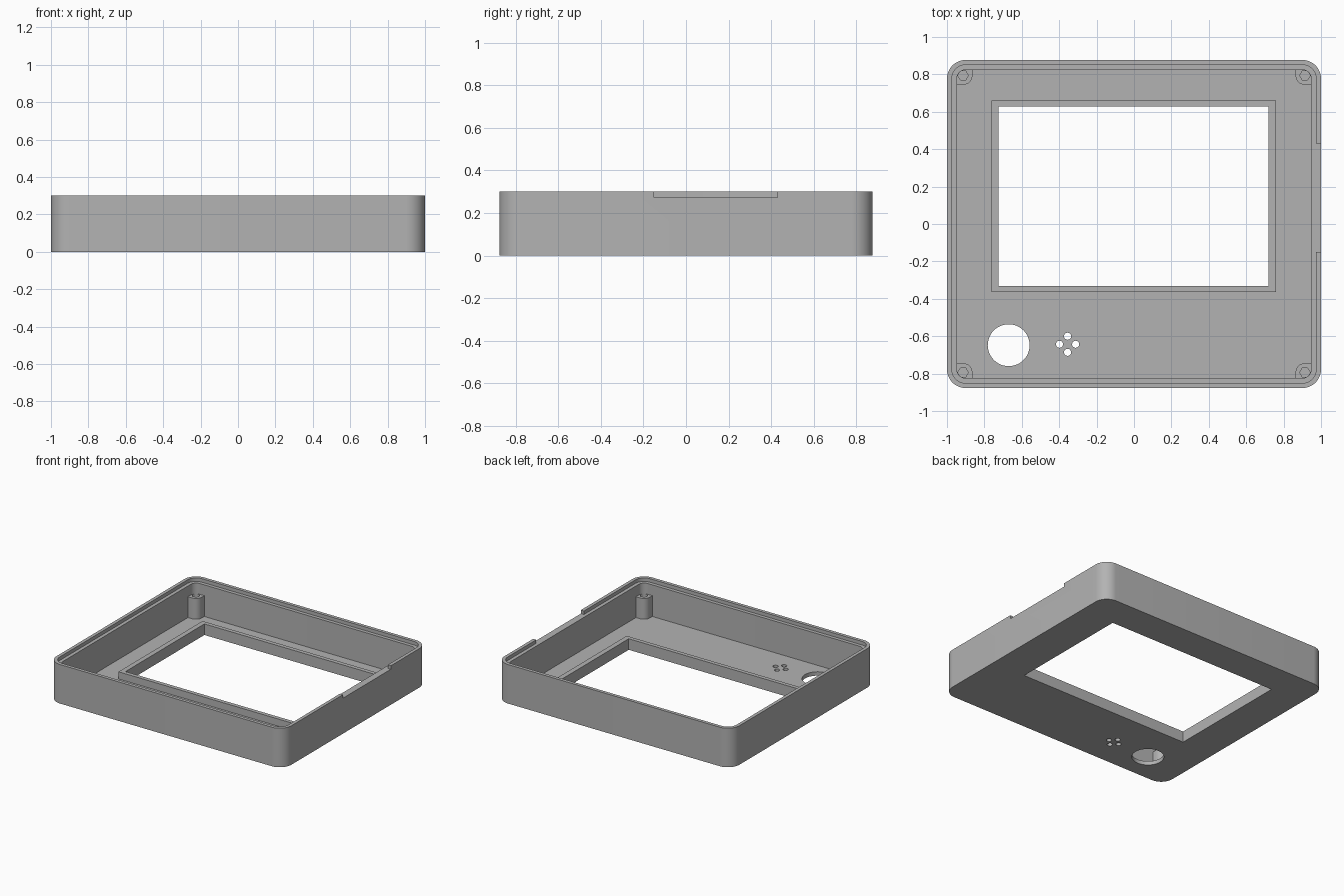
import bpy, bmesh
from math import cos, sin, pi, radians

cube = bpy.data.objects.get("Cube")
if cube:
    bpy.data.objects.remove(cube, do_unlink=True)

HX, HY, H = 1.0, 0.877, 0.30      # half width, half depth, height
WALL, LIP = 0.053, 0.026          # wall and lip thickness
FLOOR, LEDGE = 0.03, 0.273        # floor top, ledge height
RADIUS = 0.1

gray = bpy.data.materials.new("plain gray")
gray.diffuse_color = (0.45, 0.45, 0.45, 1)
gray.use_nodes = True
gray.node_tree.nodes["Principled BSDF"].inputs["Base Color"].default_value = (0.45, 0.45, 0.45, 1)


def prism(name, outline, z0, z1):
    """Extrude a closed counter-clockwise outline from z0 to z1."""
    bm = bmesh.new()
    face = bm.faces.new([bm.verts.new((x, y, z0)) for x, y in outline])
    top = bmesh.ops.extrude_face_region(bm, geom=[face])["geom"]
    bmesh.ops.translate(bm, vec=(0, 0, z1 - z0),
                        verts=[g for g in top if isinstance(g, bmesh.types.BMVert)])
    bmesh.ops.recalc_face_normals(bm, faces=bm.faces)
    mesh = bpy.data.meshes.new(name)
    bm.to_mesh(mesh)
    bm.free()
    mesh.materials.append(gray)
    obj = bpy.data.objects.new(name, mesh)
    bpy.context.collection.objects.link(obj)
    return obj


def circle(cx, cy, r, n):
    return [(cx + r * cos(2 * pi * i / n), cy + r * sin(2 * pi * i / n)) for i in range(n)]


def rect(x0, x1, y0, y1):
    return [(x0, y0), (x1, y0), (x1, y1), (x0, y1)]


def rounded(inset, steps=12):
    """Case outline moved inwards, with concentric corners."""
    r = RADIUS - inset
    points = []
    for q, (sx, sy) in enumerate([(1, 1), (-1, 1), (-1, -1), (1, -1)]):
        for i in range(steps + 1):
            a = (q + i / steps) * pi / 2
            points.append((sx * (HX - RADIUS) + r * cos(a), sy * (HY - RADIUS) + r * sin(a)))
    return points


def combine(obj, tool, operation="DIFFERENCE"):
    mod = obj.modifiers.new("combine", "BOOLEAN")
    mod.operation, mod.solver, mod.object = operation, "EXACT", tool
    bpy.context.view_layer.objects.active = obj
    bpy.ops.object.modifier_apply(modifier=mod.name)
    bpy.data.objects.remove(tool, do_unlink=True)


def smooth(obj):
    bpy.ops.object.select_all(action="DESELECT")
    obj.select_set(True)
    bpy.context.view_layer.objects.active = obj
    bpy.ops.object.shade_smooth_by_angle(angle=radians(30))


# Open tray with a stepped rim
case = prism("case_shell", rounded(0), 0, H)
combine(case, prism("cavity", rounded(WALL), FLOOR, H + 0.1))
combine(case, prism("ledge", rounded(LIP), LEDGE, H + 0.1))

# Notch in the lip of the left side wall
combine(case, prism("notch", rect(HX - 0.04, HX + 0.1, -0.15, 0.43), LEDGE, H + 0.1))

# Raised frame around the window opening
combine(case, prism("frame", rect(-0.763, 0.759, -0.363, 0.659), FLOOR - 0.01, 0.085), "UNION")
combine(case, prism("window", rect(-0.725, 0.72, -0.332, 0.627), -0.1, 0.2))

# Large round opening and four small holes
combine(case, prism("button", circle(-0.67, -0.648, 0.112, 48), -0.1, 0.1))
for x, y in circle(-0.355, -0.643, 0.043, 4):
    combine(case, prism("hole", circle(x, y, 0.019, 20), -0.1, 0.1))
smooth(case)

# Screw posts filling the four inner corners
PX, PY, PR = 0.914, 0.794, 0.05
for sy, end in ((-1, "front"), (1, "back")):
    for sx, side in ((-1, "right"), (1, "left")):
        # Rounded towards the inside, squared off into the walls
        far = HX - 0.04, HY - 0.04
        arc = [(PX - PR * cos(i * pi / 16), PY - PR * sin(i * pi / 16)) for i in range(9)]
        shape = arc + [(far[0], PY - PR), (far[0], far[1] - 0.02),
                       (far[0] - 0.02, far[1]), (PX - PR, far[1])]
        post = prism(f"{end}_{side}_screw_post", [(sx * x, sy * y) for x, y in shape],
                     FLOOR - 0.01, 0.19)
        combine(post, prism("bore", circle(sx * PX, sy * PY, 0.028, 6), 0.06, 0.3))
        smooth(post)
